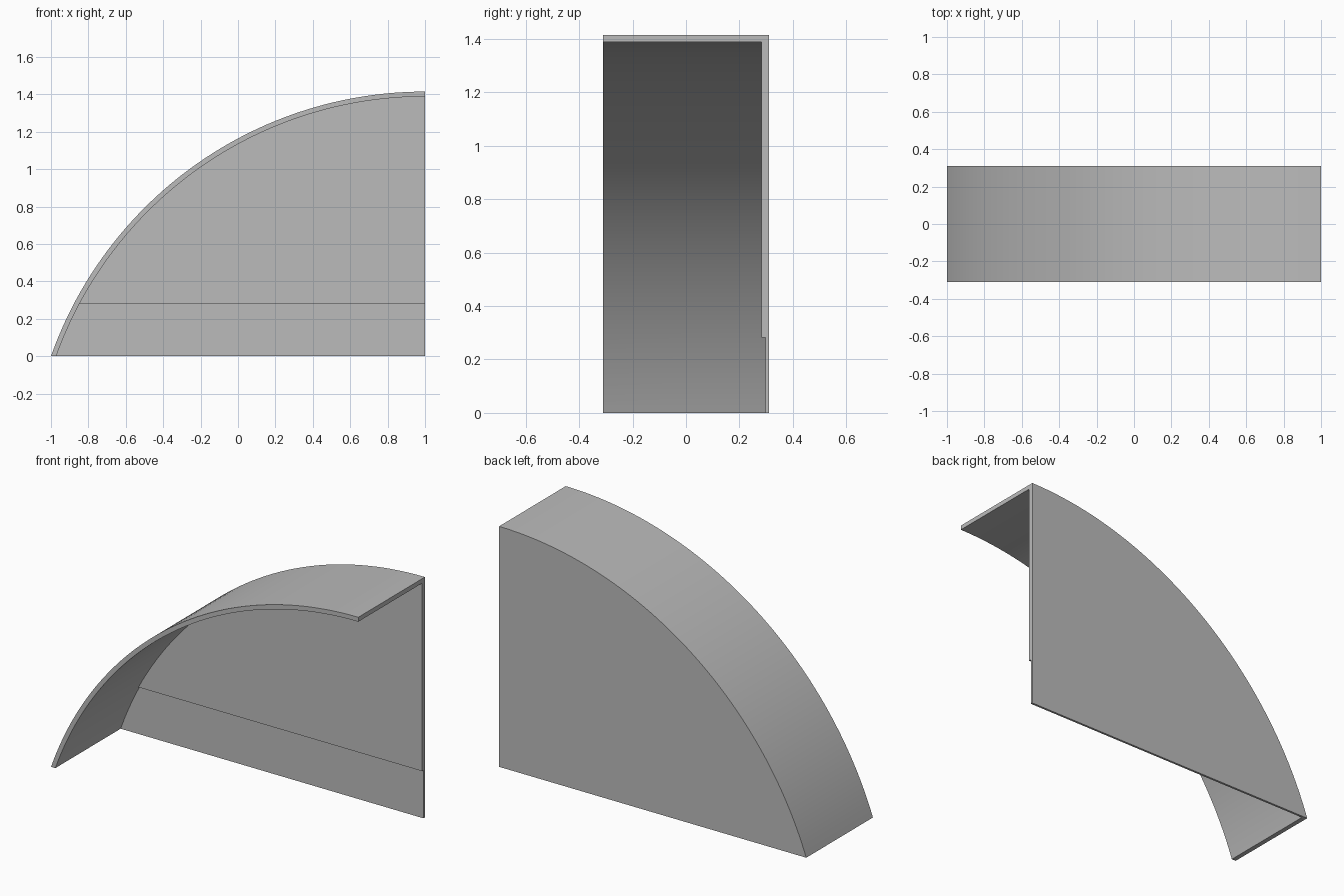
import bpy, bmesh, math

cube = bpy.data.objects.get("Cube")
if cube:
    bpy.data.objects.remove(cube)

RADIUS, CENTRE_Z = 2.121, -0.706    # arc centred below the tall edge, at x = 1
SKIN = 0.0265                       # thickness of the curved cover
DEPTH = 0.31                        # half depth
STEP_Z = 0.283                      # top of the thinner lower wall band

grey = bpy.data.materials.new("plain grey")
grey.use_nodes = True
colour = (0.5, 0.5, 0.5, 1)
grey.diffuse_color = colour
grey.node_tree.nodes["Principled BSDF"].inputs["Base Color"].default_value = colour


def arc(radius, z_start, z_end, steps):
    """Points on the arc between two heights."""
    a, b = (math.asin((z - CENTRE_Z) / radius) for z in (z_start, z_end))
    angles = [a + (b - a) * i / steps for i in range(steps + 1)]
    return [(1 - radius * math.cos(t), CENTRE_Z + radius * math.sin(t)) for t in angles]


def prism(name, profile, y_front, y_back):
    """Extrude an x-z profile along y."""
    bm = bmesh.new()
    face = bm.faces.new([bm.verts.new((x, y_front, z)) for x, z in profile])
    new = bmesh.ops.extrude_face_region(bm, geom=[face])["geom"]
    bmesh.ops.translate(bm, vec=(0, y_back - y_front, 0),
                        verts=[v for v in new if isinstance(v, bmesh.types.BMVert)])
    bmesh.ops.recalc_face_normals(bm, faces=bm.faces)
    mesh = bpy.data.meshes.new(name)
    bm.to_mesh(mesh)
    bm.free()
    mesh.materials.append(grey)
    obj = bpy.data.objects.new(name, mesh)
    bpy.context.collection.objects.link(obj)
    return obj


# Solid quarter-arch body
body = prism("arched_cover", arc(RADIUS, 0, CENTRE_Z + RADIUS, 48) + [(1, 0)], -DEPTH, DEPTH)

# Hollow: main cavity, then a slightly deeper recess along the bottom
inner = RADIUS - SKIN
top = CENTRE_Z + inner
low_arc = arc(inner, -0.1, STEP_Z, 12)
high_arc = arc(inner, STEP_Z, top, 40)
cutters = [
    prism("cavity_cutter", low_arc + high_arc[1:] + [(1.1, top), (1.1, -0.1)], -0.4, 0.283),
    prism("recess_cutter", low_arc + [(1.1, STEP_Z), (1.1, -0.1)], -0.4, 0.297),
]

bpy.context.view_layer.objects.active = body
for cutter in cutters:
    cutter.hide_render = True
    mod = body.modifiers.new(cutter.name, "BOOLEAN")
    mod.operation = "DIFFERENCE"
    mod.solver = "EXACT"
    mod.object = cutter
    bpy.ops.object.modifier_apply(modifier=mod.name)
    bpy.data.objects.remove(cutter)

# Smooth curve, crisp borders
bpy.ops.object.select_all(action="DESELECT")
body.select_set(True)
bpy.ops.object.shade_smooth_by_angle(angle=math.radians(30))
